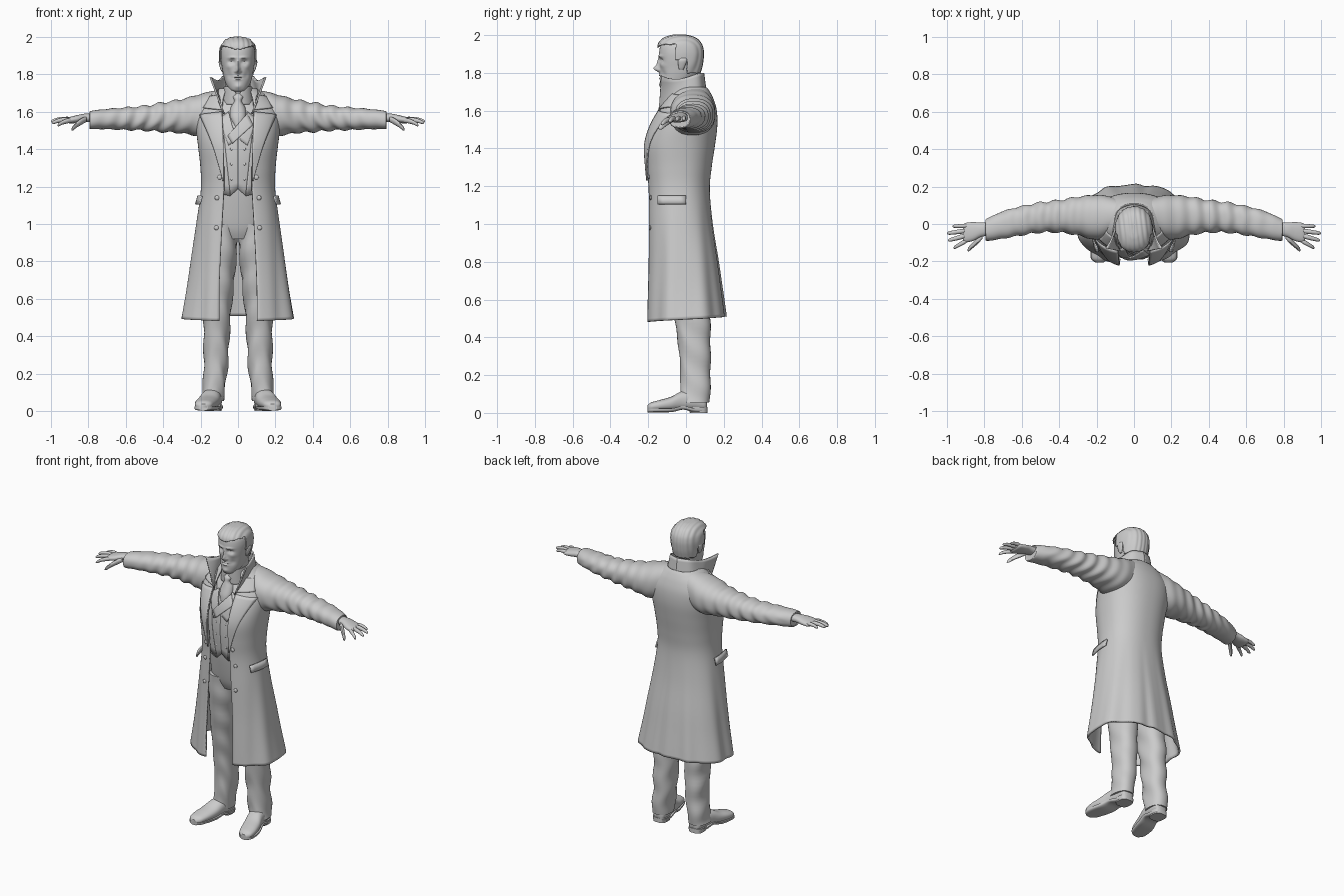
import bpy, bmesh, math
from math import sin, cos, pi, exp
from mathutils import Vector

cube = bpy.data.objects.get("Cube")
if cube:
    bpy.data.objects.remove(cube, do_unlink=True)

grey = bpy.data.materials.new("plain_grey")
grey.use_nodes = True
tone = (0.6, 0.6, 0.6, 1)
grey.diffuse_color = tone
grey.node_tree.nodes["Principled BSDF"].inputs["Base Color"].default_value = tone


def finish(name, bm, mirror=False, thick=0, sharp=40):
    bmesh.ops.recalc_face_normals(bm, faces=bm.faces)
    mesh = bpy.data.meshes.new(name)
    bm.to_mesh(mesh)
    bm.free()
    mesh.materials.append(grey)
    ob = bpy.data.objects.new(name, mesh)
    bpy.context.collection.objects.link(ob)
    bpy.ops.object.select_all(action="DESELECT")
    bpy.context.view_layer.objects.active = ob
    ob.select_set(True)
    bpy.ops.object.shade_smooth_by_angle(angle=math.radians(sharp))
    if thick:
        solid = ob.modifiers.new("thickness", "SOLIDIFY")
        solid.thickness, solid.offset = thick, 0
    if mirror:
        ob.modifiers.new("mirror", "MIRROR").use_mirror_merge = False
    return ob


def smooth(rows, steps=6):
    """Catmull-Rom interpolation through tuples of equal length."""
    out = []
    for i in range(len(rows) - 1):
        p, a, b, q = rows[max(i - 1, 0)], rows[i], rows[i + 1], rows[min(i + 2, len(rows) - 1)]
        for s in range(steps):
            t = s / steps
            out.append(tuple(
                y + t * ((z - x) + t * (2 * x - 5 * y + 4 * z - w + t * (3 * (y - z) + w - x))) / 2
                if t else y for x, y, z, w in zip(p, a, b, q)))
    return out + [rows[-1]]


def spow(value, power):
    return math.copysign(abs(value) ** power, value)


def skin(bm, grid, closed=False):
    """Face a grid of points, optionally closing and capping the rings."""
    vs = [[bm.verts.new(p) for p in row] for row in grid]
    for a, b in zip(vs, vs[1:]):
        for j in range(len(a) - (not closed)):
            k = (j + 1) % len(a)
            bm.faces.new((a[j], a[k], b[k], b[j]))
    if closed:
        bm.faces.new(vs[0])
        bm.faces.new(vs[-1])


def loft(name, axis, rows, n=32, power=2.3, shape=None, steps=6, build=True, **kw):
    """Rows are (position, low u, high u, low v, high v[, front gap])."""
    grid = []
    for h, u0, u1, v0, v1, *gap in smooth(rows, steps):
        ru, rv = (u1 - u0) / 2, (v1 - v0) / 2
        a = math.asin((gap[0] / ru) ** (power / 2)) if gap else 0
        ring = []
        for j in range(n):
            t = a + (2 * pi - 2 * a) * j / ((n - 1) if gap else n)
            u = (u0 + u1) / 2 + ru * spow(sin(t), 2 / power)
            v = (v0 + v1) / 2 - rv * spow(cos(t), 2 / power)
            p = Vector({"x": (h, u, v), "y": (u, h, v), "z": (u, v, h)}[axis])
            ring.append(shape(p) if shape else p)
        grid.append(ring)
    bm = bmesh.new()
    skin(bm, grid, closed=len(rows[0]) == 5)
    return finish(name, bm, **kw) if build else bm


def sym(z, w, front, back, *gap):
    return (z, -w, w, front, back, *gap)


def surface(rows, power=2.3):
    """Front surface y of a vertical loft at a given x and z."""
    dense = smooth(rows)

    def y_at(x, z):
        r = min(dense, key=lambda row: abs(row[0] - z))
        near = [q for q in dense if abs(q[0] - z) < 0.06] or [r]
        a = max((q for q in near if q[0] <= z), key=lambda q: q[0], default=r)
        b = min((q for q in near if q[0] > z), key=lambda q: q[0], default=r)
        t = (z - a[0]) / (b[0] - a[0]) if b[0] != a[0] else 0
        w, f, k = (a[i] + (b[i] - a[i]) * t for i in (2, 3, 4))
        side = max(0, 1 - min(1, abs(x) / w) ** power) ** (1 / power)
        return (f + k) / 2 - (k - f) / 2 * side
    return y_at


def strip(name, edge_a, edge_b, y_at, lift, cols=8, thick=0.008, mirror=True):
    """Plate between two (x, z) edges, laid over a surface."""
    grid = []
    for (ax, az), (bx, bz) in zip(smooth(edge_a), smooth(edge_b)):
        pts = [(ax + (bx - ax) * i / cols, az + (bz - az) * i / cols) for i in range(cols + 1)]
        grid.append([(x, y_at(x, z) - lift, z) for x, z in pts])
    bm = bmesh.new()
    skin(bm, grid)
    return finish(name, bm, mirror=mirror, thick=thick)


def button(name, x, z, y_at, r=0.013):
    bm = bmesh.new()
    bmesh.ops.create_uvsphere(bm, u_segments=16, v_segments=8, radius=r)
    bmesh.ops.scale(bm, vec=(1, 0.5, 1), verts=bm.verts)
    bmesh.ops.translate(bm, vec=(x, y_at(x, z) - 0.008, z), verts=bm.verts)
    finish(name, bm, mirror=True)


# Torso with waistcoat
torso = [sym(.92, .1, -.1, .07), sym(.98, .155, -.125, .09), sym(1.1, .16, -.15, .1),
         sym(1.2, .16, -.165, .1), sym(1.35, .17, -.18, .11), sym(1.5, .175, -.165, .13),
         sym(1.6, .165, -.12, .12), sym(1.67, .1, -.085, .1), sym(1.7, .07, -.08, .07)]
chest = surface(torso)
loft("torso", "z", torso, n=48)
strip("waistcoat_inner", [(0, 1.19), (0, 1.47)], [(.04, 1.15), (.09, 1.62)], chest, .006)
strip("waistcoat_outer", [(.04, 1.15), (.09, 1.62)], [(.13, 1.17), (.13, 1.62)], chest, .006)
strip("waistcoat_lapel", [(.01, 1.45), (.05, 1.6)], [(.05, 1.42), (.1, 1.56)], chest, .012)
strip("waistcoat_overlap", [(-.055, 1.47), (.05, 1.59)], [(-.03, 1.43), (.08, 1.53)],
      chest, .017, mirror=False)
for z in (1.24, 1.32, 1.4):
    button("waistcoat_button", .035, z, chest, .007)

# Long open coat
def drape(p):
    k = min(1, max(0, (1.15 - p.z) / .6))
    a = math.atan2(p.x, -p.y)
    s = 1 + .022 * k * cos(10 * a) + .008 * k * sin(17 * a)
    return Vector((p.x * s, p.y * s, p.z - .015 * k * k * cos(a)))

coat = [sym(.495, .298, -.205, .205, .1), sym(.65, .27, -.203, .185, .1),
        sym(.8, .247, -.2, .165, .095), sym(1, .217, -.2, .135, .085),
        sym(1.18, .193, -.2, .12, .075), sym(1.3, .195, -.21, .13, .075),
        sym(1.42, .208, -.215, .148, .08), sym(1.52, .22, -.185, .16, .085),
        sym(1.6, .218, -.14, .157, .085), sym(1.66, .18, -.1, .14, .08),
        sym(1.7, .13, -.08, .12, .07), sym(1.72, .1, -.07, .105, .06)]
cloth = surface(coat)
loft("coat", "z", coat, n=112, shape=drape, thick=.012)
strip("coat_lapel", [(.076, 1.23), (.078, 1.42), (.085, 1.6)],
      [(.08, 1.23), (.135, 1.42), (.205, 1.585)], cloth, .012)
strip("collar_leaf", [(.085, 1.61), (.1, 1.69)], [(.185, 1.62), (.155, 1.68)], cloth, .014)
for x, z in ((.098, 1.25), (.112, 1.14), (.115, .98)):
    button("coat_button", x, z, cloth)

# Pocket flaps wrap around the hips
bm = bmesh.new()
skin(bm, [[(.213 + .012 * t - .055 * max(0, -y - .05) ** 1.2 * 6, y, 1.15 - .045 * t)
           for y in (-.15, -.12, -.09, -.06, -.03, 0)] for t in (0, .5, 1)])
finish("pocket_flap", bm, mirror=True, thick=.009)

# Upturned collar
base = smooth([(0, .108, 1.68), (.085, .07, 1.69), (.112, -.02, 1.68), (.1, -.09, 1.64), (.075, -.145, 1.59)])
top = smooth([(0, .092, 1.8), (.07, .062, 1.795), (.098, -.02, 1.77), (.122, -.085, 1.77), (.148, -.13, 1.785)])
bm = bmesh.new()
skin(bm, [[Vector(a).lerp(Vector(b), i / 6) for i in range(7)] for a, b in zip(base, top)])
finish("coat_collar", bm, mirror=True, thick=.009)

# Sleeves with cloth folds
def wrinkle(p):
    k = .006 * exp(-((p.x - .45) / .22) ** 2)
    a = math.atan2(p.z - 1.57, p.y - .03)
    w = k * sin(75 * p.x + 2.5 * sin(a) + 1.3 * cos(2 * a))
    return p + Vector((0, w * cos(a), w * sin(a)))

loft("sleeve", "x", [
    (.04, -.03, .12, 1.52, 1.725), (.12, -.06, .145, 1.49, 1.715), (.2, -.085, .155, 1.47, 1.695),
    (.3, -.06, .145, 1.485, 1.668), (.4, -.045, .127, 1.492, 1.65), (.5, -.045, .115, 1.5, 1.632),
    (.6, -.06, .095, 1.503, 1.623), (.7, -.078, .068, 1.507, 1.615), (.785, -.09, .03, 1.507, 1.605),
    (.79, -.08, .02, 1.515, 1.597)], shape=wrinkle, mirror=True, steps=12, n=40)

# Hands
loft("palm", "x", [(.77, -.06, .01, 1.545, 1.59), (.82, -.07, .008, 1.545, 1.59),
                   (.86, -.09, .01, 1.54, 1.582), (.9, -.098, .006, 1.538, 1.572),
                   (.915, -.085, -.005, 1.545, 1.565)], n=20, mirror=True)

def finger(name, root, tip, r):
    a, b = Vector(root), Vector(tip)
    rows = []
    for t, f in ((0, .8), (.3, 1.05), (.65, .92), (.9, .75), (1, .25)):
        c, s = a.lerp(b, t), r * f
        c.z += .008 * sin(pi * t)
        rows.append((c.x, c.y - s, c.y + s, c.z - s, c.z + s))
    loft(name, "x", rows, n=12, power=2, steps=4, mirror=True)

finger("index_finger", (.885, -.083, 1.553), (.965, -.128, 1.527), .0125)
finger("middle_finger", (.89, -.06, 1.556), (.995, -.088, 1.54), .0125)
finger("ring_finger", (.89, -.035, 1.557), (1, -.05, 1.548), .012)
finger("little_finger", (.885, -.01, 1.558), (.97, -.012, 1.55), .011)
finger("thumb", (.81, -.065, 1.56), (.89, -.14, 1.505), .017)

# Trouser legs
def crease(p):
    w = .004 * sin(38 * p.z + 3 * sin(math.atan2(p.y, p.x - .11)))
    return p + Vector((w, w * .6, 0))

loft("trouser_leg", "z", [
    (.055, .078, .198, -.03, .125), (.1, .073, .193, -.032, .128), (.2, .058, .184, -.03, .13),
    (.35, .048, .184, -.04, .13), (.5, .04, .184, -.062, .128), (.7, .02, .182, -.095, .115),
    (.9, .003, .172, -.125, .1), (1, .01, .16, -.13, .09)], shape=crease, mirror=True)

# Shoes with sole and heel
shoe = [(-.205, .165, .205, .012, .038), (-.185, .14, .227, .01, .055), (-.14, .122, .23, .01, .068),
        (-.08, .105, .218, .01, .085), (-.02, .092, .198, .01, .115), (.05, .084, .184, .01, .12),
        (.1, .092, .172, .01, .1), (.112, .112, .15, .02, .08)]
loft("shoe", "y", shoe, mirror=True, shape=lambda p: Vector((p.x, p.y, max(p.z, .018))))
loft("sole", "y", [(y, u0 - .003, u1 + .003, 0, .04) for y, u0, u1, *_ in shoe], mirror=True,
     power=4, shape=lambda p: Vector((p.x, p.y, .003 + min(p.z, .02) + .014 * exp(-((p.y + .015) / .04) ** 2))))
loft("heel", "z", [(0, .088, .178, .02, .115), (.03, .086, .182, .015, .115)], power=3, mirror=True)

# Neck, shirt collar and cravat
loft("neck", "z", [sym(1.6, .075, -.09, .07), sym(1.68, .068, -.095, .06), sym(1.8, .065, -.085, .06)])
loft("shirt_collar", "z", [sym(1.64, .082, -.11, .078, .008), sym(1.69, .076, -.112, .072, .01),
                           sym(1.735, .072, -.112, .07, .02)], n=48, thick=.008)
loft("cravat", "z", [sym(1.52, .02, -.165, -.1), sym(1.57, .042, -.16, -.08), sym(1.62, .04, -.143, -.06),
                     sym(1.655, .022, -.132, -.06), sym(1.68, .03, -.126, -.06), sym(1.7, .02, -.11, -.06)])

# Head: bumps are (x, z, width, height, depth) pushed along the face
bumps = [(0, 1.822, .011, .016, .03), (0, 1.85, .008, .025, .013), (.034, 1.866, .017, .011, -.014),
         (.034, 1.863, .009, .006, .006), (.03, 1.889, .022, .007, .007), (0, 1.787, .02, .004, .006),
         (0, 1.78, .022, .003, -.005), (0, 1.772, .017, .005, .006), (0, 1.735, .018, .013, .007),
         (.05, 1.84, .016, .014, .005), (.045, 1.795, .015, .018, -.006), (.014, 1.815, .006, .006, .008)]

def face(p):
    if p.y < -.03:
        side = min(1, (-p.y - .03) / .06)
        p.y -= side * sum(d * exp(-((abs(p.x) - x) / w) ** 2 - ((p.z - z) / h) ** 2)
                          for x, z, w, h, d in bumps)
    return p

skull = [sym(1.708, .025, -.122, -.06), sym(1.72, .045, -.132, -.03), sym(1.75, .065, -.137, .03),
         sym(1.79, .077, -.138, .062), sym(1.83, .084, -.139, .076), sym(1.87, .09, -.142, .083),
         sym(1.91, .092, -.142, .085), sym(1.945, .086, -.134, .077), sym(1.975, .066, -.11, .052),
         sym(1.99, .035, -.078, .012), sym(1.993, .008, -.05, -.02)]
loft("head", "z", skull, n=128, power=2.15, shape=face, steps=9)

# Swept-back hair covers the skull behind the hairline
def comb(p):
    out = Vector((p.x, p.y + .03, p.z - 1.88)).normalized()
    quiff = .008 * exp(-((p.y + .12) / .04) ** 2 - ((p.z - 1.95) / .03) ** 2)
    return p + out * (.006 + quiff + .0015 * sin(260 * p.x + 30 * p.y))

bm = loft("hair", "z", skull, n=128, power=2.15, steps=9, build=False)
bald = [v for v in bm.verts if v.co.z < 1.8 or (v.co.z < 1.925 + .25 * abs(v.co.x) and
        v.co.y < (-.055 if v.co.z > 1.87 else .0))]
bmesh.ops.delete(bm, geom=bald, context="VERTS")
for v in bm.verts:
    v.co = comb(v.co.copy())
finish("hair", bm, thick=.006)

# Ears
loft("ear", "z", [(1.815, .08, .088, -.035, -.015), (1.83, .08, .095, -.04, -.008),
                  (1.86, .084, .103, -.042, .004), (1.875, .086, .101, -.036, .004),
                  (1.882, .088, .096, -.025, -.005)], n=16, mirror=True)
